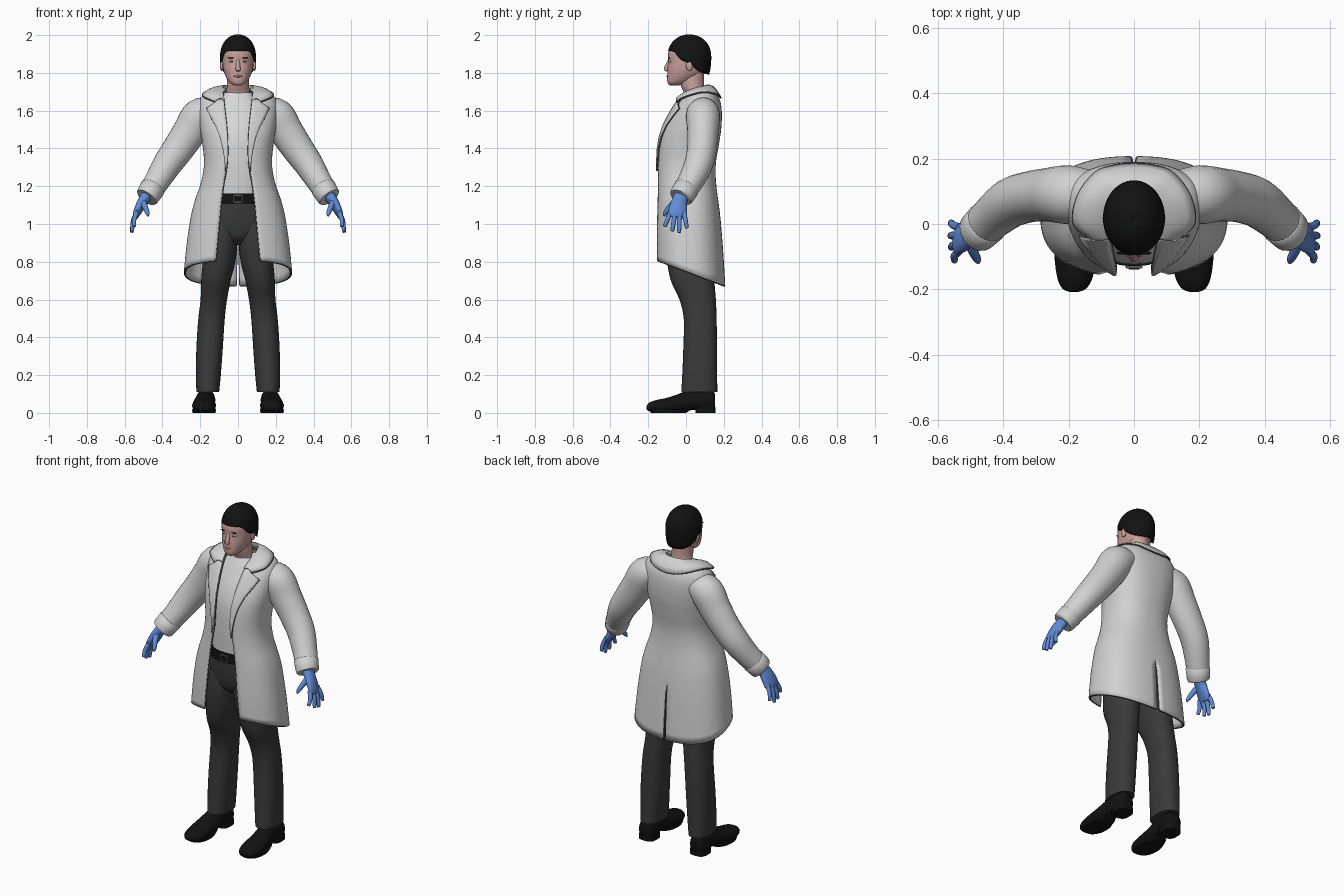
import bpy, bmesh, math
from mathutils import Vector, Matrix

if "Cube" in bpy.data.objects:
    bpy.data.objects.remove(bpy.data.objects["Cube"])


def material(name, r, g, b):
    m = bpy.data.materials.new(name)
    m.diffuse_color = (r, g, b, 1)
    m.use_nodes = True
    m.node_tree.nodes["Principled BSDF"].inputs["Base Color"].default_value = m.diffuse_color
    return m


COAT = material("coat white", .64, .64, .64)
SHIRT = material("shirt white", .68, .68, .68)
SEAM = material("seam grey", .09, .09, .09)
CLOTH = material("trouser charcoal", .042, .042, .042)
BLACK = material("black", .006, .006, .006)
SKIN = material("skin", .60, .36, .33)
LIP = material("lip", .45, .20, .19)
GLOVE = material("glove blue", .12, .26, .68)
EYE = material("eye white", .75, .75, .75)
IRIS = material("iris", .05, .07, .09)


def smooth(rows, k=4):
    """Catmull-Rom interpolation of key rows."""
    out, last = [], len(rows) - 1
    for i in range(last):
        keys = zip(rows[max(i - 1, 0)], rows[i], rows[i + 1], rows[min(i + 2, last)])
        keys = list(keys)
        for j in range(k):
            t = j / k
            out.append(tuple(.5 * (2 * b + (c - a) * t + (2 * a - 5 * b + 4 * c - d) * t * t
                                   + (3 * b - a - 3 * c + d) * t ** 3) for a, b, c, d in keys))
    return out + [tuple(rows[-1])]


def finish(name, bm, mat, mirror=False, thick=0):
    bmesh.ops.recalc_face_normals(bm, faces=bm.faces)
    me = bpy.data.meshes.new(name)
    bm.to_mesh(me)
    bm.free()
    me.materials.append(mat)
    for p in me.polygons:
        p.use_smooth = True
    me.set_sharp_from_angle(angle=math.radians(50))
    ob = bpy.data.objects.new(name, me)
    bpy.context.collection.objects.link(ob)
    if mirror:
        ob.modifiers.new("mirror", 'MIRROR').merge_threshold = .001
    if thick:
        s = ob.modifiers.new("thickness", 'SOLIDIFY')
        s.thickness, s.offset = thick, 0
    return ob


def loft(name, rows, mat, closed=True, mirror=False, thick=0):
    bm = bmesh.new()
    vs = [[bm.verts.new(p) for p in r] for r in rows]
    n = len(rows[0])
    for a, b in zip(vs, vs[1:]):
        for i in range(n if closed else n - 1):
            j = (i + 1) % n
            bm.faces.new((a[i], a[j], b[j], b[i]))
    if closed and not thick:
        bm.faces.new(vs[0])
        bm.faces.new(vs[-1])
    return finish(name, bm, mat, mirror, thick)


def spow(v, e):
    return math.copysign(abs(v) ** e, v)


def stack(name, keys, mat, n=2.3, mirror=False, seg=32, k=4):
    """Horizontal sections given as z, half width, front y, back y, centre x."""
    rows = []
    for z, w, yf, yb, cx in smooth(keys, k):
        rows.append([(cx + w * spow(math.sin(a), 2 / n),
                      (yf + yb) / 2 - (yb - yf) / 2 * spow(math.cos(a), 2 / n), z)
                     for a in (math.tau * i / seg for i in range(seg))])
    return loft(name, rows, mat, mirror=mirror)


def tube(name, pts, mat, mirror=True, seg=10):
    """Tube through points given as x, y, z, side radius, other radius."""
    rows, side = [], None
    P = [Vector(p[:3]) for p in pts]
    for i, p in enumerate(pts):
        t = (P[min(i + 1, len(P) - 1)] - P[max(i - 1, 0)]).normalized()
        if side is None:
            side = t.cross(Vector((1, 0, 0)))
            if side.length < .2:
                side = t.cross(Vector((0, 0, 1)))
        side = (side - t * side.dot(t)).normalized()
        up = side.cross(t)
        rows.append([P[i] + side * p[3] * math.cos(a) + up * p[4] * math.sin(a)
                     for a in (math.tau * j / seg for j in range(seg))])
    return loft(name, rows, mat, mirror=mirror)


def piping(name, pts, r=.005):
    return tube(name, [(*p, r, r) for p in pts], SEAM, seg=6)


def blob(name, c, r, mat, mirror=False):
    bm = bmesh.new()
    bmesh.ops.create_uvsphere(bm, u_segments=16, v_segments=10, radius=1,
                              matrix=Matrix.Translation(c) @ Matrix.Diagonal((*r, 1)))
    return finish(name, bm, mat, mirror)


# Head, neck and face
stack("head", [(1.733, .018, -.085, -.04, 0), (1.745, .04, -.096, 0, 0), (1.765, .056, -.1, .045, 0),
               (1.79, .069, -.099, .08, 0), (1.82, .078, -.098, .1, 0), (1.86, .083, -.094, .11, 0),
               (1.90, .084, -.095, .113, 0), (1.94, .078, -.08, .11, 0), (1.975, .05, -.045, .085, 0)], SKIN, 2.2)
stack("neck", [(1.65, .076, -.025, .11, 0), (1.69, .064, -.01, .1, 0), (1.74, .058, -.03, .095, 0),
               (1.80, .058, -.03, .095, 0)], SKIN, 2)
tube("nose", [(0, -.088, 1.872, .006, .008), (0, -.096, 1.85, .008, .01), (0, -.105, 1.828, .012, .013),
              (0, -.104, 1.815, .01, .015), (0, -.098, 1.81, .005, .01)], SKIN, False)
blob("mouth", (0, -.098, 1.782), (.023, .006, .006), LIP)
blob("ear", (.087, .018, 1.84), (.009, .018, .03), SKIN, True)
blob("eye", (.034, -.081, 1.86), (.014, .011, .007), EYE, True)
blob("iris", (.034, -.09, 1.86), (.0055, .003, .0055), IRIS, True)
blob("eyebrow", (.035, -.089, 1.879), (.019, .005, .003), BLACK, True)

# Hair cap with a hairline that drops towards the nape
line = smooth([(1.915,), (1.915,), (1.91,), (1.87,), (1.85,), (1.815,), (1.798,), (1.793,), (1.793,)], 3)
hair = []
for s in range(1, 15):
    row = []
    for i in range(48):
        zl = line[min(i, 48 - i)][0]
        z = 2 - (2 - zl) * (1 - math.cos(s / 14 * math.pi / 2))
        h = (z - 1.885) / (.116 if z > 1.885 else .2)
        f = max(1 - abs(h) ** 2.2, 0) ** .5
        a = math.tau * i / 48
        row.append((.092 * f * math.sin(a), .018 - .113 * f * math.cos(a), z))
    hair.append(row)
hair.insert(0, [(p[0] * .05, .018 + (p[1] - .018) * .05, 2) for p in hair[0]])
loft("hair", hair, BLACK, thick=.006)

# Shirt, belt and trousers
stack("shirt", [(1.15, .14, -.12, .125, 0), (1.3, .145, -.125, .12, 0), (1.44, .155, -.12, .135, 0),
                (1.54, .15, -.092, .14, 0), (1.62, .13, -.052, .135, 0), (1.67, .092, -.025, .12, 0),
                (1.697, .074, -.008, .108, 0)], SHIRT)
stack("belt", [(1.105, .152, -.129, .134, 0), (1.162, .15, -.129, .134, 0)], BLACK, k=1)
stack("buckle", [(1.112, .026, -.136, -.12, 0), (1.155, .026, -.136, -.12, 0)], SEAM, 8, k=1)
stack("buckle_plate", [(1.12, .018, -.139, -.12, 0), (1.147, .018, -.139, -.12, 0)], BLACK, 8, k=1)
stack("trouser_hips", [(.89, .05, -.05, .09, 0), (.93, .14, -.095, .13, 0), (1.0, .165, -.115, .14, 0),
                       (1.08, .155, -.122, .135, 0), (1.13, .147, -.122, .13, 0)], CLOTH)
stack("trouser_leg", [(.11, .06, -.025, .166, .16), (.2, .066, -.02, .165, .157), (.35, .07, -.014, .164, .15),
                      (.5, .07, -.012, .162, .14), (.6, .07, -.035, .158, .128), (.7, .078, -.08, .15, .117),
                      (.8, .086, -.1, .145, .1), (.92, .085, -.11, .14, .087), (1.02, .075, -.1, .12, .08)],
      CLOTH, mirror=True)

# Shoes: sections along y as y, half width, bottom, top, centre x
shoe = []
for y, w, zb, zt, cx in smooth([(-.208, .014, .018, .036, .184), (-.198, .036, .01, .052, .183),
                                (-.165, .054, .006, .066, .181), (-.1, .063, .003, .08, .18), (-.04, .058, .006, .1, .178),
                                (.01, .052, .016, .122, .174), (.05, .05, .014, .13, .172),
                                (.1, .05, .012, .13, .17), (.14, .044, .012, .12, .17), (.154, .03, .014, .1, .17)]):
    shoe.append([(cx + w * spow(math.cos(a), .75) * (1 - .3 * max(math.sin(a), 0)), y,
                  (zb + zt) / 2 + (zt - zb) / 2 * spow(math.sin(a), .75))
                 for a in (math.tau * i / 24 for i in range(24))])
loft("shoe", shoe, BLACK, mirror=True)
stack("shoe_heel", [(0, .05, .05, .157, .17), (.03, .05, .05, .157, .17)], BLACK, 3, True, k=1)
stack("shoe_sole", [(0, .061, -.185, .0, .18), (.018, .064, -.2, .03, .18)], BLACK, 2.2, True, k=1)

# Coat sections: z, half width, front y, back y, opening half width
coat = smooth([(.81, .281, -.157, .202, .118), (.95, .262, -.157, .188, .104), (1.1, .23, -.152, .168, .09),
               (1.22, .19, -.149, .153, .074), (1.32, .174, -.146, .152, .058), (1.42, .182, -.139, .168, .056),
               (1.5, .194, -.12, .18, .06), (1.58, .203, -.082, .184, .068), (1.64, .2, -.045, .178, .075),
               (1.68, .178, -.012, .162, .08), (1.703, .13, .012, .142, .075), (1.715, .085, .03, .125, .065)])
N = 2.4
rows = []
for z, w, yf, yb, o in coat:
    t0 = math.asin((o / w) ** (N / 2))
    k = min(max((1.05 - z) / .24, 0), 1)
    row = []
    for i in range(29):
        a = t0 + (math.pi - t0) * i / 28
        x = w * abs(math.sin(a)) ** (2 / N)
        if i == 28:
            x = .004 + .006 * k if z < 1 else 0
        y = (yf + yb) / 2 - (yb - yf) / 2 * spow(math.cos(a), 2 / N)
        row.append((x, y, z - (y + .157) * .38 * k))
    rows.append(row)
loft("coat_body", rows, COAT, closed=False, mirror=True, thick=.012)
piping("opening_seam", [r[0] for r in rows[:-6]])
piping("hem_seam", rows[0])
piping("vent_seam", [r[-1] for r in rows if r[-1][0] > 0])


def front(x, z):
    """Point on the coat front, and the opening half width at that height."""
    for a, b in zip(coat, coat[1:]):
        if a[0] <= z <= b[0]:
            t = (z - a[0]) / (b[0] - a[0])
            _, w, yf, yb, o = [p + (q - p) * t for p, q in zip(a, b)]
            return (yf + yb) / 2 - (yb - yf) / 2 * max(1 - (x / w) ** N, 0) ** (1 / N), o


# Lapels lying on the coat front
lapel = []
for z, x in [(1.28, .064), (1.34, .068), (1.4, .078), (1.46, .093), (1.52, .117), (1.57, .145),
             (1.612, .166), (1.625, .145), (1.64, .122), (1.66, .118)]:
    o = front(0, z)[1] - .003
    xs = [o + (x - o) * i / 5 for i in range(6)]
    lapel.append([(q, front(q, z)[0] - .012, z) for q in xs])
loft("lapel", lapel, COAT, closed=False, mirror=True, thick=.01)
piping("lapel_seam", [r[-1] for r in lapel], .004)

# Folded collar: inner edge then outer edge, from the notch to the nape
collar = []
for c in smooth([(.076, -.045, 1.66, .122, -.05, 1.648), (.082, -.01, 1.69, .183, .0, 1.675),
                 (.085, .05, 1.718, .172, .085, 1.698), (.065, .105, 1.732, .12, .155, 1.69),
                 (.035, .122, 1.734, .06, .178, 1.674), (0, .126, 1.734, 0, .184, 1.668)]):
    a, b = Vector(c[:3]), Vector(c[3:])
    collar.append([a - Vector((0, 0, .03)), a] +
                  [a.lerp(b, t) + Vector((0, 0, .012 * math.sin(math.pi * t))) for t in (.25, .5, .75, 1)])
loft("collar", collar, COAT, closed=False, mirror=True, thick=.01)
piping("collar_seam", [r[-1] for r in collar], .005)

# Sleeves and cuffs
arm = smooth([(.13, .09, 1.60, .075, .07), (.2, .09, 1.573, .09, .095), (.255, .09, 1.49, .083, .09),
              (.315, .084, 1.40, .078, .084), (.375, .066, 1.315, .076, .077), (.43, .024, 1.225, .068, .067),
              (.478, -.022, 1.15, .06, .06)])
tube("sleeve", arm, COAT, seg=28)
tube("cuff", [(.449, .006, 1.195, .062, .062), (.452, .003, 1.19, .068, .067), (.479, -.024, 1.147, .065, .063),
              (.484, -.028, 1.14, .06, .058)], COAT, seg=28)

# Gloved hands
tube("palm", smooth([(.475, -.02, 1.16, .04, .033), (.5, -.033, 1.125, .04, .028), (.52, -.04, 1.09, .047, .024),
                     (.537, -.045, 1.055, .05, .018), (.543, -.047, 1.035, .04, .012)]), GLOVE, seg=16)
for label, y0, y1, z1, x1 in [("index", -.082, -.112, .99, .55), ("middle", -.058, -.072, .967, .56),
                              ("ring", -.034, -.036, .96, .562), ("little", -.01, .004, .982, .56)]:
    a, b = Vector((.535, y0, 1.06)), Vector((x1, y1, z1))
    m = a.lerp(b, .5) + Vector((.007, 0, 0))
    e = b + (b - m) * .12
    tube(label + "_finger", smooth([(*a, .013, .013), (*m, .012, .012), (*b, .01, .01), (*e, .004, .004)], 3), GLOVE)
tube("thumb", smooth([(.505, -.05, 1.12, .02, .018), (.492, -.085, 1.09, .016, .015),
                      (.48, -.108, 1.06, .013, .012), (.476, -.118, 1.042, .005, .005)], 3), GLOVE)
